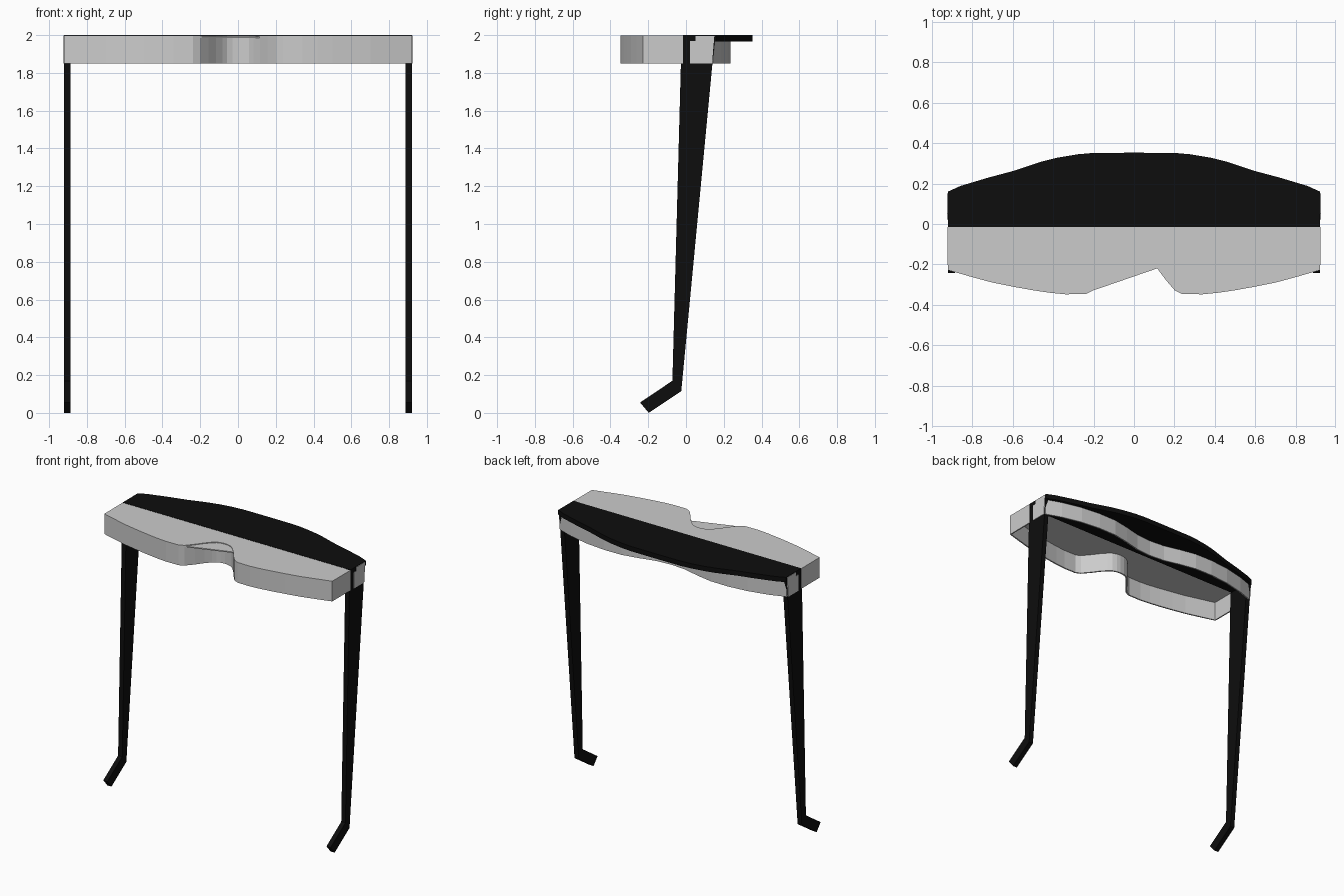
import bpy, bmesh

if "Cube" in bpy.data.objects:
    bpy.data.objects.remove(bpy.data.objects["Cube"])

black = bpy.data.materials.new("black_plastic")
black.diffuse_color = (0.004, 0.004, 0.004, 1)
black.use_nodes = True
black.node_tree.nodes["Principled BSDF"].inputs["Base Color"].default_value = black.diffuse_color


def finish(name, bm, mat=None):
    bmesh.ops.recalc_face_normals(bm, faces=bm.faces)
    me = bpy.data.meshes.new(name)
    bm.to_mesh(me)
    bm.free()
    ob = bpy.data.objects.new(name, me)
    bpy.context.collection.objects.link(ob)
    if mat:
        me.materials.append(mat)
    return ob


def slab(name, pts, vec, mat=None):
    """Extrude a closed 3D outline along vec."""
    bm = bmesh.new()
    f = bm.faces.new([bm.verts.new(p) for p in pts])
    r = bmesh.ops.extrude_face_region(bm, geom=[f])
    vs = [v for v in r["geom"] if isinstance(v, bmesh.types.BMVert)]
    bmesh.ops.translate(bm, verts=vs, vec=vec)
    # include the starting cap so the slab is closed
    if f not in bm.faces[:]:
        bm.faces.new(bm.verts[:len(pts)])
    bmesh.ops.triangulate(bm, faces=[g for g in bm.faces if len(g.verts) > 4])
    return finish(name, bm, mat)


def wall(name, path, z0, z1, t=0.01):
    """Thin upright wall, centred on an open xy path."""
    bm = bmesh.new()
    lo = [bm.verts.new((x, y, z0)) for x, y in path]
    hi = [bm.verts.new((x, y, z1)) for x, y in path]
    for i in range(len(path) - 1):
        bm.faces.new((lo[i], lo[i + 1], hi[i + 1], hi[i]))
    ob = finish(name, bm)
    m = ob.modifiers.new("thickness", 'SOLIDIFY')
    m.thickness = t
    m.offset = 0
    return ob


def mirrored(half):
    """Right half (outside to centre) to a full left-to-right path."""
    left = [(-x, y) for x, y in half]
    return left + [(x, y) for x, y in reversed(half) if x > 0]


# Half outlines, from the outer corner to the centre line
front_half = [(.918, -.225), (.8, -.258), (.7, -.285), (.6, -.305), (.5, -.323),
              (.42, -.335), (.34, -.343), (.24, -.342), (.205, -.325), (.16, -.272),
              (.12, -.218), (.085, -.18), (.06, -.16), (.03, -.15), (0, -.147)]
brow_half = [(.922, .16), (.86, .188), (.72, .23), (.6, .262), (.46, .308),
             (.38, .328), (.28, .345), (.2, .352), (0, .353)]
back_half = [(.915, .14), (.8, .18), (.65, .215), (.5, .23), (.36, .228),
             (.24, .205), (.12, .175), (0, .165)]

# Lens plate with its hanging rim
front = mirrored(front_half)
slab("lens", [(x, y, 1.988) for x, y in front] + [(.918, -.015, 1.988), (-.918, -.015, 1.988)],
     (0, 0, .01))
wall("lens_rim", [(-.918, -.015)] + front + [(.918, -.015)], 1.85, 1.998)

# Partial web across the nose notch
notch = [p for p in front if -.25 < p[0] < .13 and p[1] > -.345]
slab("nose_web", [(x, y, 1.985) for x, y in notch], (0, 0, .008))

# Brow panel and the inner wall beneath it
brow = mirrored(brow_half)
slab("brow", [(x, y, 1.965) for x, y in brow] + [(.922, -.015, 1.965), (-.922, -.015, 1.965)],
     (0, 0, .035), black)
wall("brow_inner_wall", mirrored(back_half), 1.85, 1.966)

# Tapered arms with ear hooks, and the pale hinge plates over them
arm = [(-.02, 1.998), (.155, 1.998), (.14, 1.85), (-.025, .115), (-.197, .0),
       (-.243, .055), (-.072, .17), (-.027, 1.85)]
for side, s in (("left", -1), ("right", 1)):
    slab(side + "_arm", [(s * .886, y, z) for y, z in arm], (s * .034, 0, 0), black)
    hinge = [(.022, 1.85), (.138, 1.85), (.15, 1.996), (.05, 1.996), (.05, 1.968), (.022, 1.968)]
    slab(side + "_hinge_plate", [(s * .915, y, z) for y, z in hinge], (s * .01, 0, 0))
